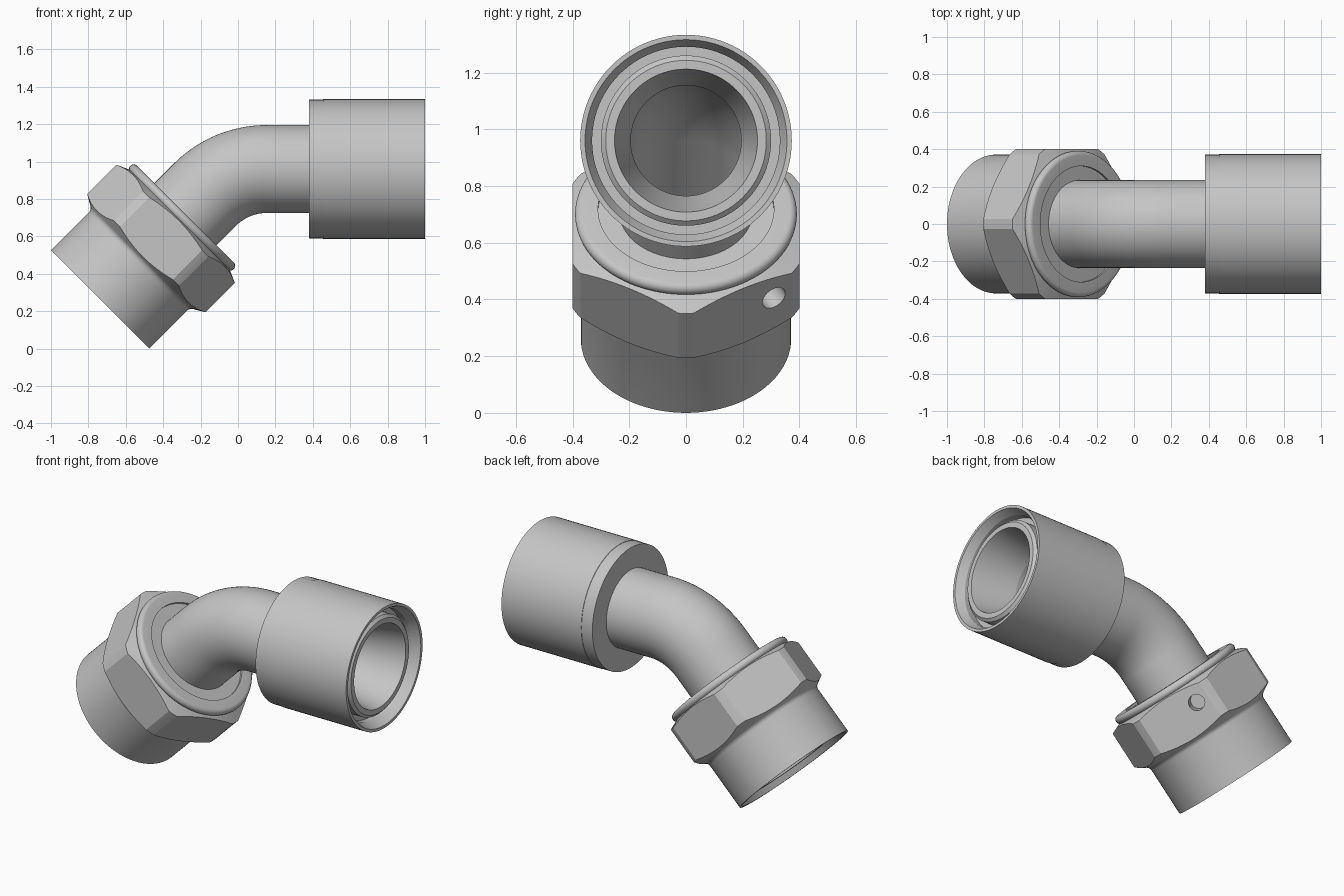
import bpy, bmesh
from math import sin, cos, pi, radians, acos
from mathutils import Matrix, Vector

if "Cube" in bpy.data.objects:
    bpy.data.objects.remove(bpy.data.objects["Cube"])

steel = bpy.data.materials.new("steel_grey")
steel.diffuse_color = (0.56, 0.56, 0.56, 1)
steel.use_nodes = True
steel.node_tree.nodes["Principled BSDF"].inputs["Base Color"].default_value = steel.diffuse_color


def skin(name, rings, matrix=Matrix()):
    """Join point rings into a surface closed in both directions."""
    bm = bmesh.new()
    rows = [[bm.verts.new(matrix @ Vector(p)) for p in ring] for ring in rings]
    for i, a in enumerate(rows):
        b = rows[(i + 1) % len(rows)]
        for j in range(len(a)):
            k = (j + 1) % len(a)
            bm.faces.new((a[j], a[k], b[k], b[j]))
    bmesh.ops.recalc_face_normals(bm, faces=bm.faces)
    mesh = bpy.data.meshes.new(name)
    bm.to_mesh(mesh)
    bm.free()
    mesh.materials.append(steel)
    obj = bpy.data.objects.new(name, mesh)
    bpy.context.collection.objects.link(obj)
    return obj


def revolve(name, angles, profile, matrix):
    """Spin profile(angle) -> [(z, r)] about local z."""
    return skin(name, [[(r * cos(a), r * sin(a), z) for z, r in profile(a)]
                       for a in angles], matrix)


def smooth(obj):
    bpy.ops.object.select_all(action='DESELECT')
    obj.select_set(True)
    bpy.context.view_layer.objects.active = obj
    bpy.ops.object.shade_smooth_by_angle(angle=radians(20))


def frame(x_axis, z_axis, origin):
    x, z = Vector(x_axis).normalized(), Vector(z_axis).normalized()
    m = Matrix((x, z.cross(x), z)).transposed().to_4x4()
    m.translation = origin
    return m


# Shared mouth of both ends: tapered bore, inner tube, gap, thin rim
SEAT = 0.30
PIPE_MID = 0.215
MOUTH = [(SEAT, PIPE_MID), (SEAT, 0.195), (0.03, 0.252), (0.03, 0.283),
         (0.045, 0.30), (0.10, 0.30), (0.10, 0.331), (0.05, 0.331), (0.0, 0.356)]

# Straight collar on the horizontal end
collar_profile = MOUTH + [(0, 0.373), (0.545, 0.373), (0.546, 0.371),
                          (0.62, 0.371), (0.62, PIPE_MID)]
collar = revolve("collar", [2 * pi * i / 96 for i in range(96)],
                 lambda a: collar_profile, frame((0, 0, 1), (-1, 0, 0), (1, 0, 0.96)))

# Hex nut on the angled end
FLAT, CORNER = 0.40, 0.447
edge = acos(FLAT / CORNER)
sector = [-pi / 6, (-pi / 6 - edge) / 2] + \
         [-edge + 2 * edge * i / 14 for i in range(15)] + [(pi / 6 + edge) / 2]
nut_angles = [pi / 6 + k * pi / 3 + s for k in range(6) for s in sector]


def nut_profile(a):
    phi = a % (pi / 3) - pi / 6
    h = min(FLAT / cos(phi), CORNER)
    fillet = [(0.286 + 0.034 * sin(radians(t)), 0.371 + 0.034 * (1 - cos(radians(t))))
              for t in range(0, 61, 10)]
    hexagon = [(0.35 - (CORNER - h) / 1.74, h), (0.572 + (CORNER - h) * 0.5, h)]
    bead = [(0.62 + 0.025 * sin(radians(t)), 0.366 + 0.025 * cos(radians(t)))
            for t in range(-50, 91, 14)]
    return MOUTH + [(0, 0.371)] + fillet + hexagon + bead + \
        [(0.645, 0.31), (0.632, 0.31), (0.632, PIPE_MID)]


nut_frame = frame((-1, 0, 1), (1, 0, 1), (-0.7375, 0, 0.2625))
nut = revolve("hex_nut", nut_angles, nut_profile, nut_frame)

# Small blind hole in one lower flat of the nut
n = Vector((cos(radians(210)), sin(radians(210)), 0))
centre = n * FLAT + Vector((0.5, -0.866, 0)) * 0.127 + Vector((0, 0, 0.485))
bpy.ops.mesh.primitive_cylinder_add(vertices=32, radius=0.046, depth=0.16)
cutter = bpy.context.object
cutter.name = "hole_cutter"
cutter.hide_render = True
cutter.data.materials.append(steel)
cutter.matrix_world = nut_frame @ Matrix.Translation(centre) @ \
    n.to_track_quat('Z', 'Y').to_matrix().to_4x4()
mod = nut.modifiers.new("hole", 'BOOLEAN')
mod.operation, mod.solver, mod.object = 'DIFFERENCE', 'EXACT', cutter
bpy.context.view_layer.update()
bpy.context.view_layer.objects.active = nut
bpy.ops.object.modifier_apply(modifier=mod.name)
bpy.data.objects.remove(cutter)

# Bent pipe joining nut and collar: (x, z, bend angle) along its axis
BEND, BX = 0.47, 0.155
start = nut_frame @ Vector((0, 0, SEAT))
path = [(1 - SEAT, 0.96, 0)]
path += [(BX - BEND * sin(t), 0.96 - BEND + BEND * cos(t), t)
         for t in (pi / 4 * i / 20 for i in range(21))]
path += [(start.x, start.z, pi / 4)]


def pipe_ring(x, z, t, r):
    return [(x - r * cos(a) * sin(t), r * sin(a), z + r * cos(a) * cos(t))
            for a in (2 * pi * i / 72 for i in range(72))]


pipe = skin("bent_pipe", [pipe_ring(*p, 0.235) for p in path] +
            [pipe_ring(*p, 0.195) for p in reversed(path)])

for part in (collar, nut, pipe):
    smooth(part)
